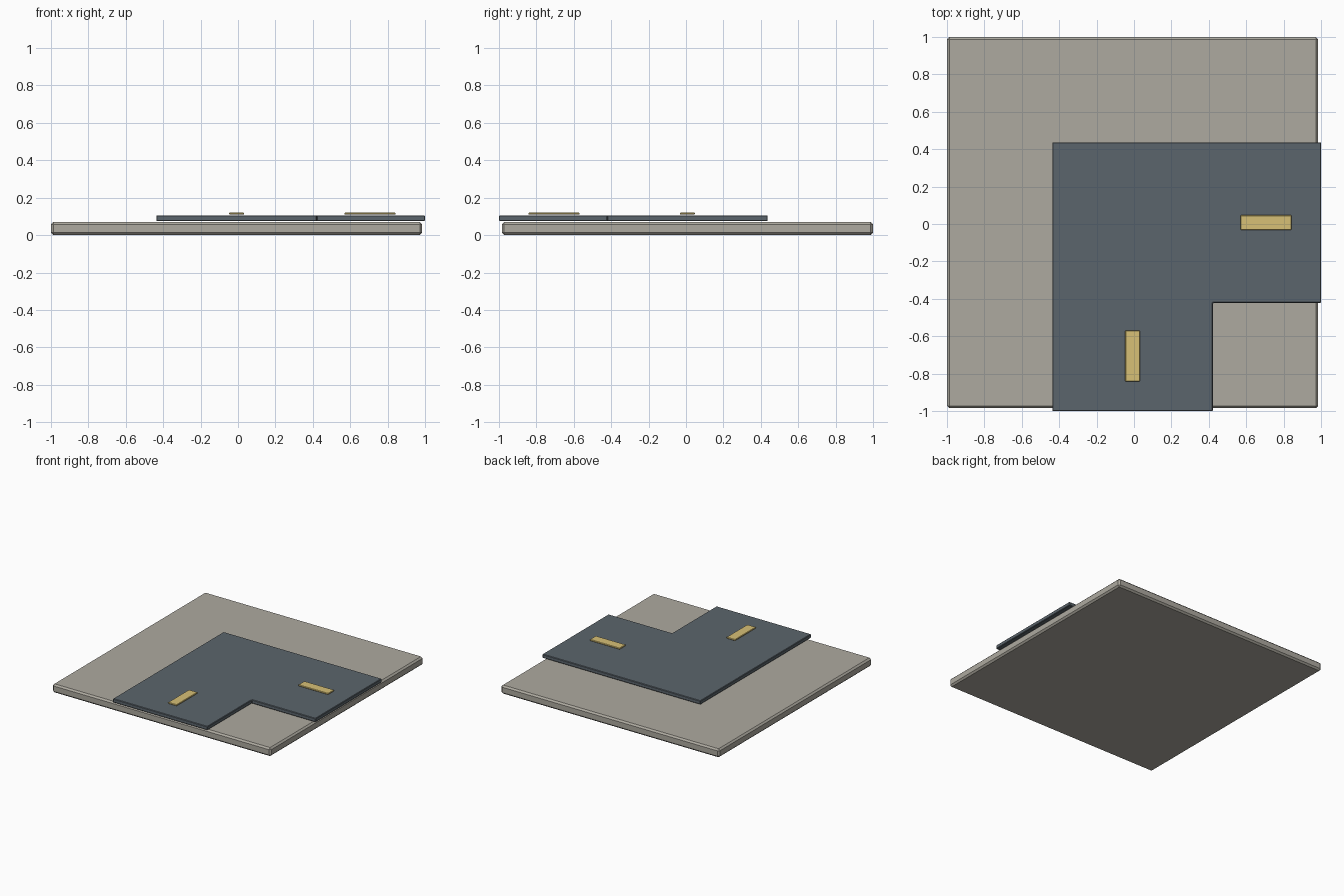
import bpy, bmesh

if "Cube" in bpy.data.objects:
    bpy.data.objects.remove(bpy.data.objects["Cube"])


def material(name, rgb):
    m = bpy.data.materials.new(name)
    m.diffuse_color = (*rgb, 1)
    m.use_nodes = True
    m.node_tree.nodes["Principled BSDF"].inputs["Base Color"].default_value = m.diffuse_color
    return m


def prism(name, outline, z0, z1, bevel, mat):
    """Extrude a flat outline from z0 to z1 and chamfer its edges."""
    bm = bmesh.new()
    face = bm.faces.new([bm.verts.new((x, y, z0)) for x, y in outline])
    top = bmesh.ops.extrude_face_region(bm, geom=[face])["geom"]
    bmesh.ops.translate(bm, vec=(0, 0, z1 - z0),
                        verts=[v for v in top if isinstance(v, bmesh.types.BMVert)])
    bmesh.ops.recalc_face_normals(bm, faces=bm.faces)
    mesh = bpy.data.meshes.new(name)
    bm.to_mesh(mesh)
    bm.free()
    obj = bpy.data.objects.new(name, mesh)
    bpy.context.collection.objects.link(obj)
    mesh.materials.append(mat)
    mod = obj.modifiers.new("chamfer", "BEVEL")
    mod.width = bevel
    mod.segments = 1
    return obj


def rect(x0, x1, y0, y1):
    return [(x0, y0), (x1, y0), (x1, y1), (x0, y1)]


stone = material("stone", (0.42, 0.40, 0.35))
asphalt = material("asphalt", (0.105, 0.13, 0.15))
paint = material("paint", (0.68, 0.53, 0.18))

# ground slab
prism("ground_slab", rect(-1.0, 0.985, -0.985, 1.0), 0.0, 0.07, 0.013, stone)

# L-shaped road corner, open ends to the front and right
road = [(-0.437, -1.0), (0.422, -1.0), (0.422, -0.422),
        (1.0, -0.422), (1.0, 0.437), (-0.437, 0.437)]
prism("road_corner", road, 0.075, 0.106, 0.004, asphalt)

# lane dashes, one on each arm
prism("lane_dash_right", rect(0.57, 0.842, -0.032, 0.047), 0.109, 0.12, 0.003, paint)
prism("lane_dash_front", rect(-0.047, 0.032, -0.842, -0.57), 0.109, 0.12, 0.003, paint)
